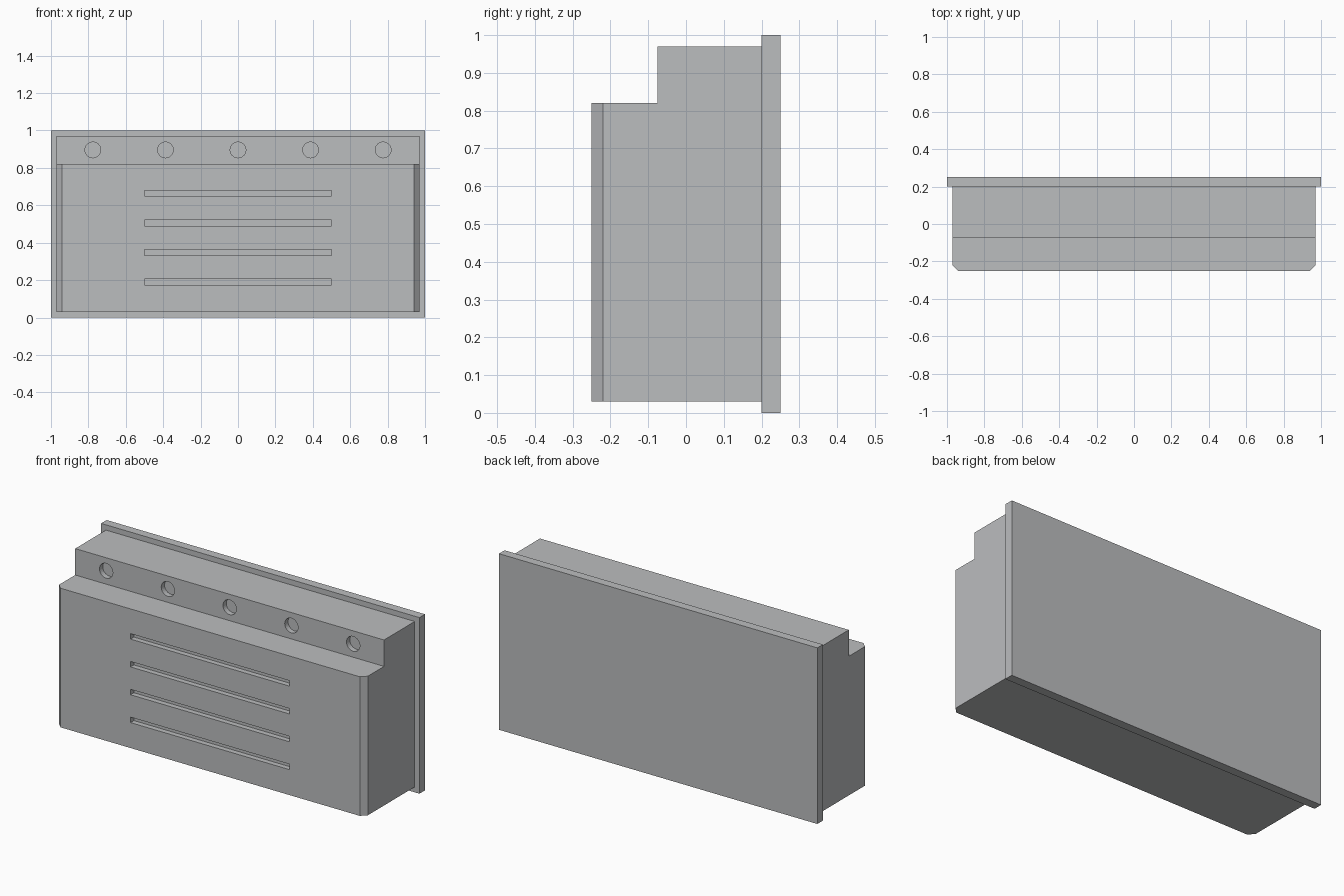
import bpy, bmesh, math
from mathutils import Matrix, Vector

if "Cube" in bpy.data.objects:
    bpy.data.objects.remove(bpy.data.objects["Cube"])

grey = bpy.data.materials.new("light_grey")
grey.diffuse_color = (0.5, 0.51, 0.52, 1)
grey.use_nodes = True
grey.node_tree.nodes["Principled BSDF"].inputs["Base Color"].default_value = grey.diffuse_color


def make_object(name, bm):
    bmesh.ops.recalc_face_normals(bm, faces=bm.faces[:])
    mesh = bpy.data.meshes.new(name)
    bm.to_mesh(mesh)
    bm.free()
    mesh.materials.append(grey)
    obj = bpy.data.objects.new(name, mesh)
    bpy.context.collection.objects.link(obj)
    return obj


def add_box(bm, centre, size):
    bmesh.ops.create_cube(bm, size=1, matrix=Matrix.Translation(centre) @ Matrix.Diagonal((*size, 1)))


# Back plate
bm = bmesh.new()
add_box(bm, (0, 0.225, 0.5), (2, 0.05, 1))
make_object("back_plate", bm)

# Stepped body: side profile extruded along x
profile = [(-0.25, 0.03), (0.2, 0.03), (0.2, 0.97), (-0.075, 0.97), (-0.075, 0.82), (-0.25, 0.82)]
bm = bmesh.new()
side = bm.faces.new([bm.verts.new((-0.97, y, z)) for y, z in profile])
ext = bmesh.ops.extrude_face_region(bm, geom=[side])
bmesh.ops.translate(bm, vec=(1.94, 0, 0), verts=[g for g in ext["geom"] if isinstance(g, bmesh.types.BMVert)])

# Chamfer on the two upright front edges
edges = [e for e in bm.edges if all(v.co.y < -0.24 for v in e.verts)
         and abs(e.verts[0].co.x - e.verts[1].co.x) < 0.01]
bmesh.ops.bevel(bm, geom=edges, offset=0.03, segments=1, affect='EDGES')
body = make_object("stepped_body", bm)

# Cutter: four vent slots and five round sockets
bm = bmesh.new()
depth = 0.03
for i in range(4):
    add_box(bm, (0, -0.25, 0.19 + i * 0.158), (1, 2 * depth, 0.031))
for i in range(-2, 3):
    bmesh.ops.create_cone(bm, cap_ends=True, segments=32, radius1=0.042, radius2=0.042, depth=2 * depth,
                          matrix=Matrix.Translation((i * 0.388, -0.075, 0.896)) @ Matrix.Rotation(math.pi / 2, 4, 'X'))
cutter = make_object("recess_cutter", bm)
cutter.hide_render = True

mod = body.modifiers.new("recesses", 'BOOLEAN')
mod.operation = 'DIFFERENCE'
mod.solver = 'EXACT'
mod.object = cutter
bpy.context.view_layer.objects.active = body
bpy.ops.object.modifier_apply(modifier=mod.name)
bpy.data.objects.remove(cutter)
